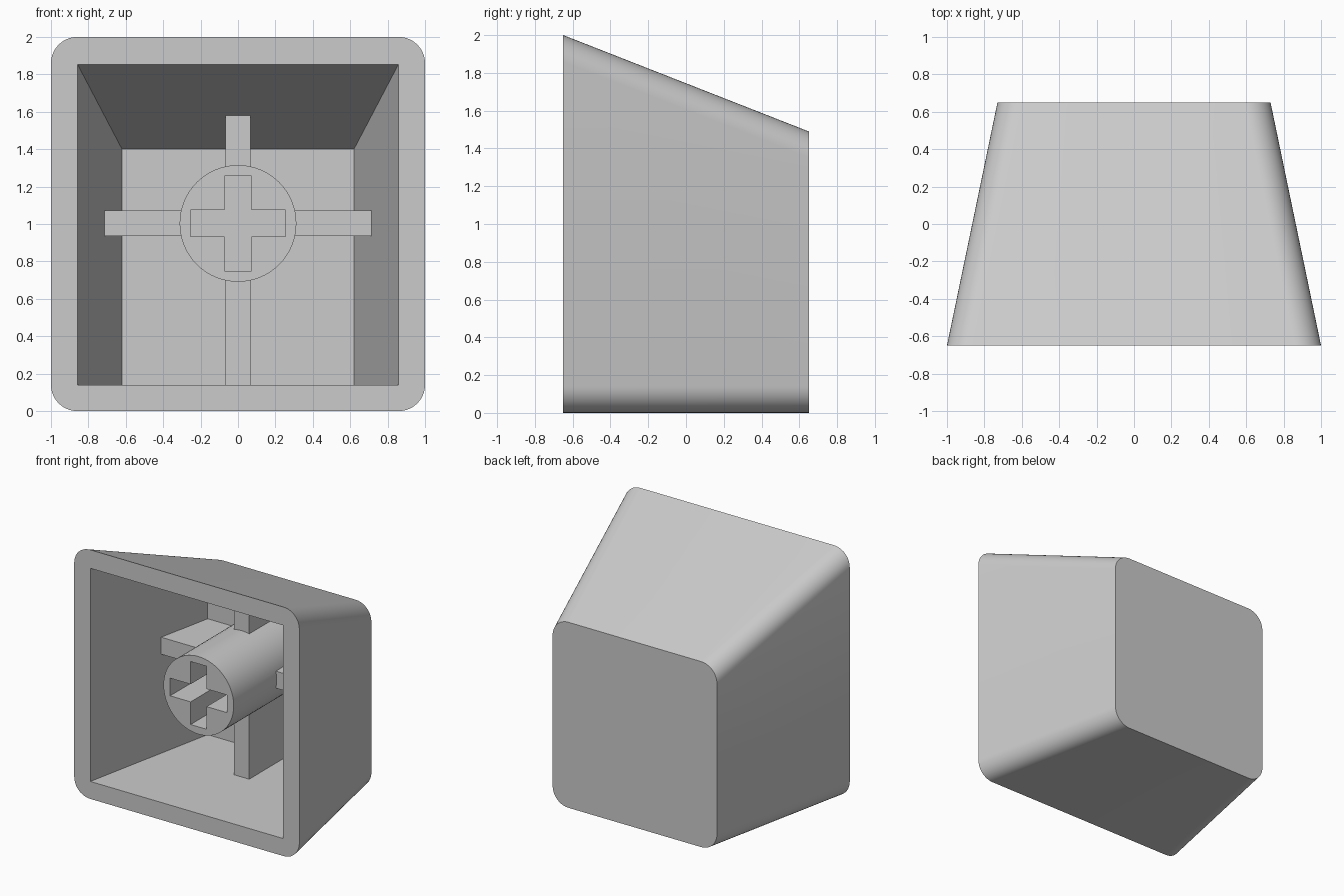
import bpy, bmesh, math

if "Cube" in bpy.data.objects:
    bpy.data.objects.remove(bpy.data.objects["Cube"])

FRONT, BACK = -0.65, 0.65
FLOOR = 0.50          # inner face of the cap's end wall
CZ = 1.003            # height of the stem axis


def loft(name, ring_a, ya, ring_b, yb):
    """Solid between two matching (x, z) outlines at two y positions."""
    bm = bmesh.new()
    a = [bm.verts.new((x, ya, z)) for x, z in ring_a]
    b = [bm.verts.new((x, yb, z)) for x, z in ring_b]
    n = len(a)
    bm.faces.new(a)
    bm.faces.new(b[::-1])
    for i in range(n):
        j = (i + 1) % n
        bm.faces.new((a[j], a[i], b[i], b[j]))
    bmesh.ops.recalc_face_normals(bm, faces=bm.faces)
    mesh = bpy.data.meshes.new(name)
    bm.to_mesh(mesh)
    bm.free()
    ob = bpy.data.objects.new(name, mesh)
    bpy.context.collection.objects.link(ob)
    return ob


def rect(hx, z0, z1):
    return [(-hx, z0), (hx, z0), (hx, z1), (-hx, z1)]


def rounded(hx, z0, z1, r=0.14, seg=10):
    pts = []
    corners = [(hx - r, z1 - r), (-hx + r, z1 - r), (-hx + r, z0 + r), (hx - r, z0 + r)]
    for k, (cx, cz) in enumerate(corners):
        for i in range(seg + 1):
            t = math.pi / 2 * (k + i / seg)
            pts.append((cx + r * math.cos(t), cz + r * math.sin(t)))
    return pts


def cross(lx, lz_down, lz_up, w):
    return [(x, CZ + z) for x, z in (
        (w, w), (w, lz_up), (-w, lz_up), (-w, w), (-lx, w), (-lx, -w),
        (-w, -w), (-w, -lz_down), (w, -lz_down), (w, -w), (lx, -w), (lx, w))]


def cut(target, cutter):
    mod = target.modifiers.new("cut", 'BOOLEAN')
    mod.operation = 'DIFFERENCE'
    mod.solver = 'EXACT'
    mod.object = cutter
    bpy.context.view_layer.objects.active = target
    bpy.ops.object.modifier_apply(modifier=mod.name)
    bpy.data.objects.remove(cutter)


# Tapered outer shell
cap = loft("keycap", rounded(1.0, 0, 2.0), FRONT, rounded(0.73, 0, 1.49), BACK)

# Tapered hollow, extended a little past the open front
e = 0.1
hollow = loft("hollow", rect(0.857 + 0.206 * e, 0.14, 1.852 + 0.393 * e), FRONT - e,
              rect(0.62, 0.14, 1.40), FLOOR)

# Material left standing in the hollow: support ribs and round stem
ribs = loft("ribs", cross(1.2, 1.0, 1.0, 0.068), 0.045, cross(1.2, 1.0, 1.0, 0.068), 0.8)
cut(hollow, ribs)
circle = [(0.312 * math.cos(2 * math.pi * i / 64), CZ + 0.312 * math.sin(2 * math.pi * i / 64))
          for i in range(64)]
cut(hollow, loft("stem", circle, -0.50, circle, 0.8))
cut(cap, hollow)

# Cross-shaped socket in the stem
slot = cross(0.253, 0.253, 0.253, 0.071)
cut(cap, loft("socket", slot, -0.6, slot, FLOOR))

bpy.ops.object.select_all(action='DESELECT')
cap.select_set(True)
bpy.context.view_layer.objects.active = cap
bpy.ops.object.shade_smooth_by_angle(angle=math.radians(25))
